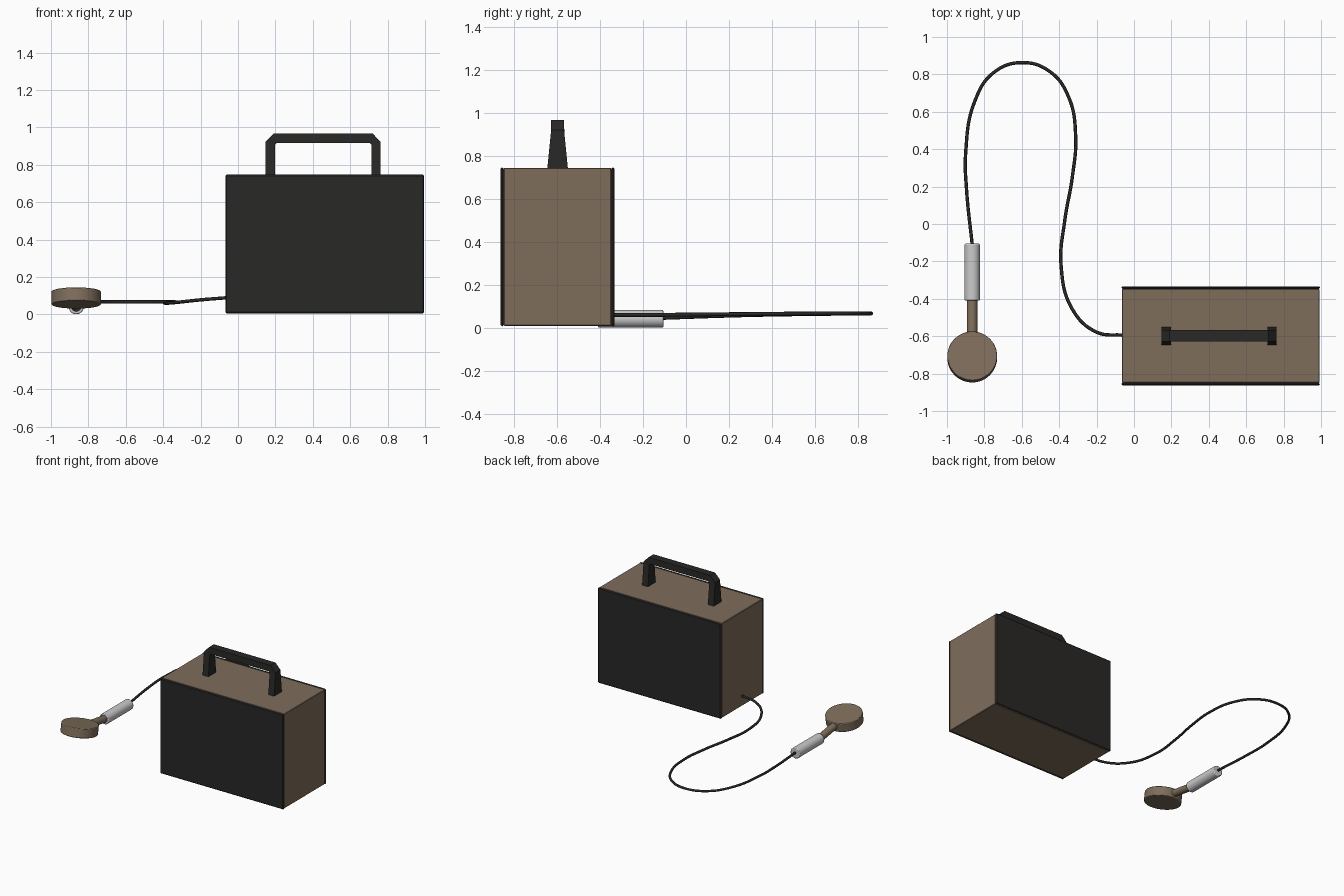
import bpy, bmesh, math
from mathutils import Vector

if "Cube" in bpy.data.objects:
    bpy.data.objects.remove(bpy.data.objects["Cube"])


def material(name, color):
    m = bpy.data.materials.new(name)
    m.diffuse_color = (*color, 1)
    m.use_nodes = True
    m.node_tree.nodes["Principled BSDF"].inputs["Base Color"].default_value = m.diffuse_color
    return m


TAN = material("tan_paint", (0.21, 0.155, 0.105))
BLACK = material("black_plastic", (0.022, 0.021, 0.020))


def finish(ob, name, mat=None, bevel=0, segments=1, smooth=False):
    ob.name = name
    if mat:
        ob.data.materials.append(mat)
    bpy.context.view_layer.objects.active = ob
    if smooth:
        bpy.ops.object.shade_smooth_by_angle(angle=math.radians(35))
    if bevel:
        b = ob.modifiers.new("bevel", 'BEVEL')
        b.width, b.segments = bevel, segments
        b.limit_method, b.angle_limit = 'ANGLE', math.radians(50)
    return ob


def box(name, lo, hi, mat, bevel):
    lo, hi = Vector(lo), Vector(hi)
    bpy.ops.mesh.primitive_cube_add(size=1, location=(lo + hi) / 2)
    ob = bpy.context.object
    for v in ob.data.vertices:
        v.co = [c * s for c, s in zip(v.co, hi - lo)]
    return finish(ob, name, mat, bevel)


def rod(name, a, b, r, mat=None, bevel=0, sides=32):
    a, b = Vector(a), Vector(b)
    bpy.ops.mesh.primitive_cylinder_add(vertices=sides, radius=r, depth=(b - a).length, location=(a + b) / 2)
    ob = bpy.context.object
    ob.rotation_euler = (b - a).to_track_quat('Z', 'Y').to_euler()
    return finish(ob, name, mat, bevel, 2, True)


# case: tan shell with dark front and back panels
X0, X1, Y0, Y1, Z0, Z1 = -0.068, 0.995, -0.863, -0.333, 0.006, 0.748
T = 0.014
box("case_shell", (X0 + .003, Y0 + T, Z0 + .003), (X1 - .003, Y1 - T, Z1 - .003), TAN, 0.004)
box("front_panel", (X0, Y0, Z0), (X1, Y0 + T, Z1), BLACK, 0.009)
box("back_panel", (X0, Y1 - T, Z0), (X1, Y1, Z1), BLACK, 0.009)

# carry handle: left half arch outline mirrored, tapering in depth upwards
CX, CY = 0.455, -0.598
outer = [(0.308, 0.742), (0.308, 0.922), (0.265, 0.967)]
inner = [(0.258, 0.742), (0.258, 0.907), (0.248, 0.917)]
pairs = list(zip(outer, inner))
arch = [(-1, p) for p in pairs] + [(1, p) for p in reversed(pairs)]
bm = bmesh.new()
rings = []
for side, (o, i) in arch:
    ring = []
    for (x, z), ys in ((o, -1), (i, -1), (i, 1), (o, 1)):
        half = 0.048 - 0.018 * min(1, (z - 0.742) / 0.18)
        ring.append((CX + side * x, CY + ys * half, z))
    rings.append([bm.verts.new(c) for c in ring])
for a, b in zip(rings, rings[1:]):
    for k in range(4):
        n = (k + 1) % 4
        bm.faces.new((a[k], a[n], b[n], b[k]))
bm.faces.new(rings[0])
bm.faces.new(rings[-1])
bmesh.ops.recalc_face_normals(bm, faces=bm.faces)
me = bpy.data.meshes.new("carry_handle")
bm.to_mesh(me)
bm.free()
ob = bpy.data.objects.new("carry_handle", me)
bpy.context.collection.objects.link(ob)
finish(ob, "carry_handle", BLACK)

# probe: grip, neck and tilted round head
PX = -0.865
rod("probe_grip", (PX, -0.105, 0.042), (PX, -0.41, 0.042), 0.041, None, 0.006)
rod("probe_neck", (PX, -0.40, 0.042), (PX, -0.60, 0.073), 0.027, TAN)
tilt = math.radians(9.5)
axis = Vector((0, math.sin(tilt), math.cos(tilt)))
head = Vector((PX, -0.711, 0.088))
rod("probe_head", head - axis * 0.036, head + axis * 0.036, 0.133, TAN, 0.005, 48)

# cable from the case to the grip
path = [(-0.05, -0.595, 0.09), (-0.2, -0.578, 0.078), (-0.33, -0.455, 0.064), (-0.39, -0.22, 0.06),
        (-0.37, 0.02, 0.062), (-0.33, 0.25, 0.064), (-0.312, 0.47, 0.066), (-0.35, 0.68, 0.067),
        (-0.45, 0.815, 0.067), (-0.6, 0.863, 0.067), (-0.75, 0.81, 0.067), (-0.85, 0.66, 0.065),
        (-0.9, 0.38, 0.061), (-0.895, 0.18, 0.056), (PX, -0.11, 0.046)]
cu = bpy.data.curves.new("cable", 'CURVE')
cu.dimensions = '3D'
cu.bevel_depth, cu.bevel_resolution = 0.009, 2
cu.resolution_u, cu.use_fill_caps = 8, True
sp = cu.splines.new('BEZIER')
sp.bezier_points.add(len(path) - 1)
for p, c in zip(sp.bezier_points, path):
    p.co = c
    p.handle_left_type = p.handle_right_type = 'AUTO'
cu.materials.append(BLACK)
bpy.context.collection.objects.link(bpy.data.objects.new("cable", cu))
